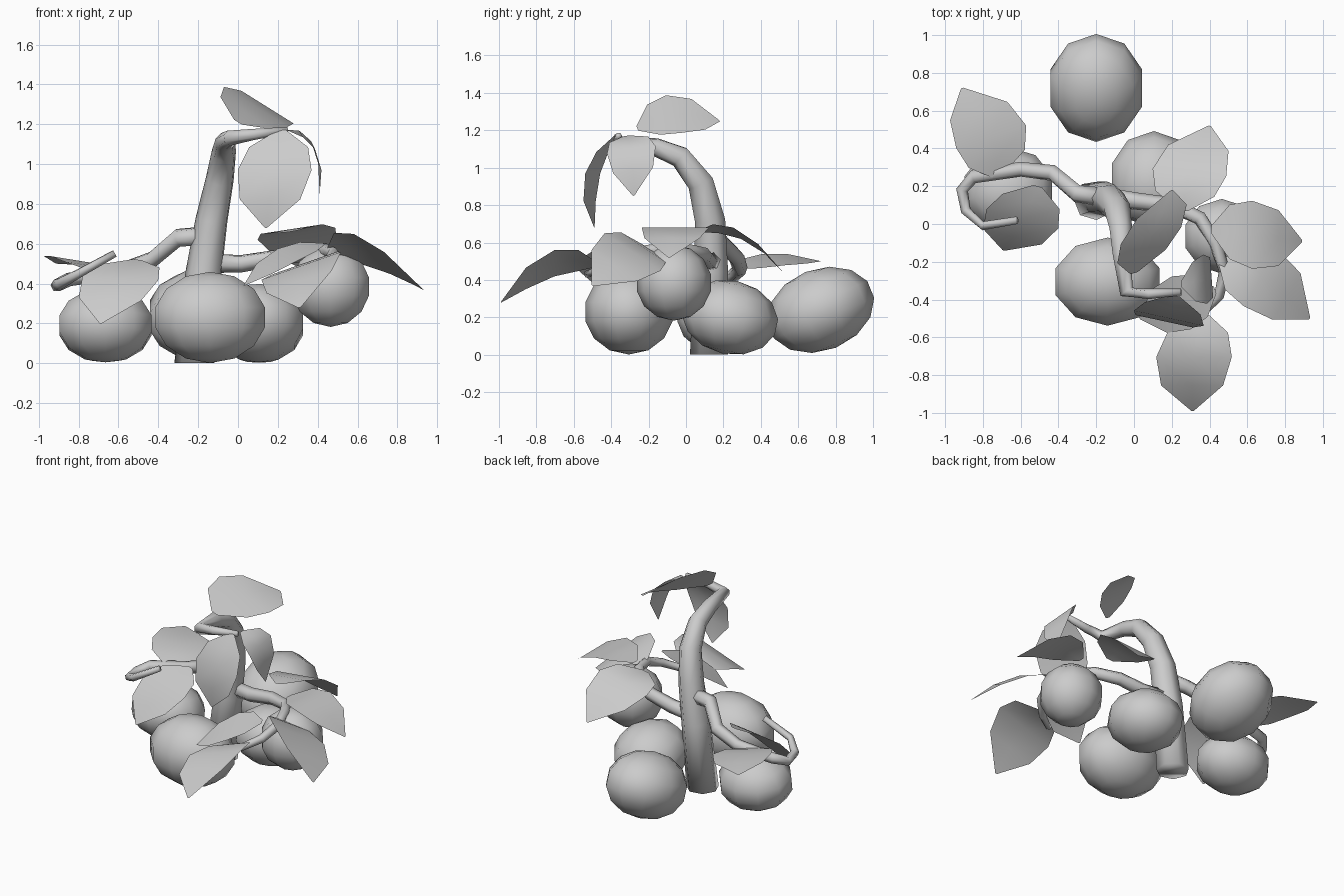
import bpy
import bmesh
import math
from mathutils import Vector, Matrix

if "Cube" in bpy.data.objects:
    bpy.data.objects.remove(bpy.data.objects["Cube"], do_unlink=True)

grey = bpy.data.materials.new("plain grey")
grey.use_nodes = True
colour = (0.6, 0.6, 0.6, 1)
grey.diffuse_color = colour
grey.node_tree.nodes["Principled BSDF"].inputs["Base Color"].default_value = colour


def finish(name, bm):
    bmesh.ops.recalc_face_normals(bm, faces=bm.faces)
    for face in bm.faces:
        face.smooth = True
    mesh = bpy.data.meshes.new(name)
    bm.to_mesh(mesh)
    bm.free()
    mesh.materials.append(grey)
    bpy.context.collection.objects.link(bpy.data.objects.new(name, mesh))


def fruit(name, centre, half, tilt=0):
    """Low-poly rounded fruit, tilted about x."""
    bm = bmesh.new()
    bmesh.ops.create_uvsphere(bm, u_segments=10, v_segments=7, radius=1.04)
    place = (Matrix.Translation(centre) @ Matrix.Rotation(math.radians(tilt), 4, 'X')
             @ Matrix.Diagonal((*half, 1)))
    bmesh.ops.transform(bm, matrix=place, verts=bm.verts)
    finish(name, bm)


def limb(name, points, start, end, sides=6):
    """Tapered tube swept along a path."""
    bm = bmesh.new()
    pts = [Vector(p) for p in points]
    last = len(pts) - 1
    rings = []
    normal = Vector((0.3, 1, 0.2))
    for i, p in enumerate(pts):
        along = (pts[min(i + 1, last)] - pts[max(i - 1, 0)]).normalized()
        if p.z == 0:  # flat cut on the ground
            along = Vector((0, 0, 1))
        normal = (normal - along * normal.dot(along)).normalized()
        other = along.cross(normal)
        r = start + (end - start) * i / last
        turn = [2 * math.pi * k / sides for k in range(sides)]
        rings.append([bm.verts.new(p + (normal * math.cos(a) + other * math.sin(a)) * r)
                      for a in turn])
    for low, high in zip(rings, rings[1:]):
        for k in range(sides):
            n = (k + 1) % sides
            bm.faces.new((low[k], low[n], high[n], high[k]))
    bm.faces.new(rings[0])
    bm.faces.new(rings[-1])
    finish(name, bm)


def leaf(name, base, tip, side, bulge):
    """Thin arched leaf: midrib from base to tip, half-width vector, arch vector."""
    bm = bmesh.new()
    base, tip, side, bulge = map(Vector, (base, tip, side, bulge))
    rows = []
    for t, width in ((0, .12), (.2, .8), (.45, 1), (.74, .82), (1, .03)):
        mid = base.lerp(tip, t) + bulge * 4 * t * (1 - t)
        rows.append([bm.verts.new(mid + side * width * s) for s in (-1, 0, 1)])
    for a, b in zip(rows, rows[1:]):
        for k in range(2):
            bm.faces.new((a[k], a[k + 1], b[k + 1], b[k]))
    finish(name, bm)


# Fruits
fruit("back_fruit", (-.2, .72, .24), (.25, .285, .21), 22)
fruit("front_fruit", (-.14, -.305, .23), (.285, .23, .22))
fruit("middle_fruit", (.105, .235, .2), (.23, .25, .19), -12)
fruit("right_side_fruit", (-.665, .18, .19), (.24, .22, .18), -8)
fruit("left_side_fruit", (.465, -.065, .385), (.2, .195, .195))

# Trunk, curling forward at the top, and its two side branches
limb("trunk", [(-.215, .125, 0), (-.17, .135, .45), (-.13, .13, .72), (-.09, .08, .92),
               (-.07, -.03, 1.06), (-.065, -.16, 1.11), (-.04, -.36, 1.13),
               (.08, -.37, 1.15), (.25, -.36, 1.17)], .105, .018, 7)
limb("right_branch", [(-.14, .14, .64), (-.3, .16, .63), (-.43, .27, .52), (-.6, .29, .46),
                      (-.85, .25, .42), (-.91, .18, .39), (-.89, .07, .4),
                      (-.8, -.01, .45), (-.62, .02, .55)], .052, .02)
limb("left_branch", [(-.13, .14, .5), (.02, .12, .5), (.2, .1, .53), (.35, .03, .55),
                     (.43, -.1, .57), (.48, -.25, .55), (.45, -.38, .5),
                     (.36, -.47, .45), (.26, -.53, .43)], .05, .02)

# Leaves at the tip of the trunk
leaf("top_leaf_raised", (0, -.26, 1.21), (.2, .18, 1.25), (-.16, -.045, .1), (0, 0, .06))
leaf("top_leaf_front", (.22, -.38, 1.17), (.14, -.49, .68), (-.185, .04, 0), (0, -.07, .02))
leaf("top_leaf_side", (.25, -.32, 1.17), (.41, -.28, .85), (-.01, .13, .02), (.055, .01, .07))

# Leaves on the right branch
leaf("right_leaf_back", (-.72, .25, .46), (-.91, .72, .5), (.185, .06, -.03), (.05, 0, .03))
leaf("right_leaf_front", (-.51, .2, .52), (-.69, -.14, .2), (-.19, .05, .01), (0, -.02, .05))

# Leaves on the left branch
leaf("left_leaf_outer", (.41, -.03, .65), (.89, -.09, .52), (0, .18, 0), (0, 0, .09))
leaf("left_leaf_corner", (.46, -.2, .57), (.93, -.5, .37), (-.09, -.15, .1), (0, .05, .07))
leaf("left_leaf_front", (.36, -.47, .48), (.31, -.99, .28), (.2, 0, .07), (-.02, 0, .1))
leaf("left_leaf_back", (.26, .07, .66), (.4, .52, .44), (.195, -.02, .03), (-.03, 0, .09))
leaf("left_leaf_inner", (.43, -.35, .6), (.03, -.5, .39), (-.05, .14, .03), (0, 0, .04))
